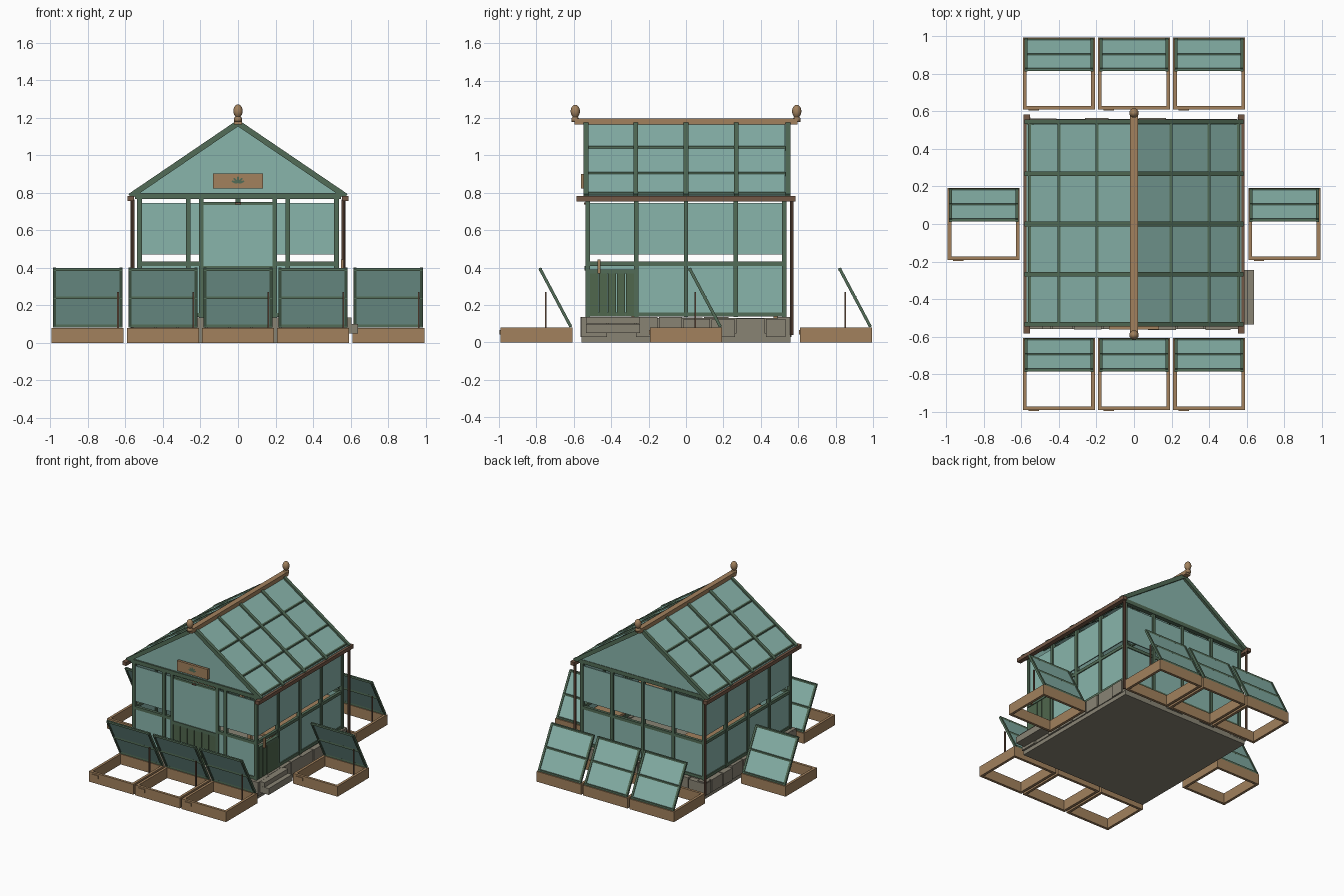
import bpy, bmesh, math, random
from mathutils import Vector

random.seed(4)
if "Cube" in bpy.data.objects:
    bpy.data.objects.remove(bpy.data.objects["Cube"], do_unlink=True)


def material(name, rgb):
    m = bpy.data.materials.new(name)
    m.use_nodes = True
    m.diffuse_color = (*rgb, 1)
    bsdf = next(n for n in m.node_tree.nodes if n.type == 'BSDF_PRINCIPLED')
    bsdf.inputs["Base Color"].default_value = (*rgb, 1)
    return m


GLASS = material("pale teal glass", (0.25, 0.46, 0.41))
GREEN = material("painted green frame", (0.085, 0.15, 0.095))
PLANK = material("green planks", (0.08, 0.135, 0.075))
WOOD = material("warm wood", (0.36, 0.22, 0.11))
BROWN = material("dark brown wood", (0.17, 0.095, 0.06))
STONE = material("grey stone", (0.25, 0.23, 0.175))


def finish(name, bm, mat, smooth=False):
    bmesh.ops.recalc_face_normals(bm, faces=bm.faces)
    me = bpy.data.meshes.new(name)
    bm.to_mesh(me)
    bm.free()
    me.materials.append(mat)
    if smooth:
        me.shade_smooth()
    ob = bpy.data.objects.new(name, me)
    bpy.context.collection.objects.link(ob)
    return ob


def box(name, loc, size, mat):
    bm = bmesh.new()
    bmesh.ops.create_cube(bm, size=1)
    bmesh.ops.scale(bm, vec=size, verts=bm.verts)
    ob = finish(name, bm, mat)
    ob.location = loc
    return ob


def beam(name, p, q, width, depth, mat):
    """Box between two points; depth is measured in the upright direction."""
    p, q = Vector(p), Vector(q)
    ob = box(name, (p + q) / 2, (width, depth, (q - p).length), mat)
    ob.rotation_euler = (q - p).to_track_quat('Z', 'Y').to_euler()
    return ob


def lathe(name, profile, loc, mat, sides=16):
    bm = bmesh.new()
    verts = [bm.verts.new((r, 0, z)) for r, z in profile]
    edges = [bm.edges.new(pair) for pair in zip(verts, verts[1:])]
    bmesh.ops.spin(bm, geom=verts + edges, axis=(0, 0, 1), cent=(0, 0, 0),
                   angle=math.tau, steps=sides)
    bmesh.ops.remove_doubles(bm, verts=bm.verts, dist=0.0001)
    ob = finish(name, bm, mat, True)
    ob.location = loc
    return ob


WALL = 0.525


def on_wall(side, name, u0, u1, z0, z1, thick, mat, out=0.0):
    """Box on one of the four walls, spanning u0..u1 along it."""
    u, z, d = (u0 + u1) / 2, (z0 + z1) / 2, WALL + out
    w, h = u1 - u0, z1 - z0
    if side in ("front", "back"):
        s = -1 if side == "front" else 1
        return box(f"{side}_{name}", (u, s * d, z), (w, thick, h), mat)
    s = -1 if side == "left" else 1
    return box(f"{side}_{name}", (s * d, u, z), (thick, w, h), mat)


def planks(side, u0, u1, z0, z1, count, out):
    step = (u1 - u0) / count
    for i in range(count):
        on_wall(side, "door_plank", u0 + i * step + 0.002, u0 + (i + 1) * step - 0.002,
                z0, z1, 0.016, PLANK, out)


# Stone base: slab and a ring of uneven blocks
box("floor_slab", (0, 0, 0.025), (1.1, 1.12, 0.05), STONE)
box("floor_core", (0, 0, 0.085), (1.04, 1.04, 0.09), STONE)
for side in ("front", "back", "left", "right"):
    u = -0.56
    while u < 0.5:
        w = min(random.uniform(0.11, 0.16), 0.56 - u)
        on_wall(side, "base_stone", u, u + w - 0.008, 0.03, random.uniform(0.122, 0.138),
                0.07, STONE, random.uniform(-0.004, 0.006))
        u += w

# Entrance steps beside the side door
box("lower_step", (0.6, -0.39, 0.075), (0.08, 0.29, 0.05), STONE)
box("upper_step", (0.57, -0.39, 0.118), (0.07, 0.29, 0.035), STONE)

# Walls: posts, rails and two tiers of panes
POSTS = [-WALL, -0.265, 0, 0.265, WALL]
DOOR = 0.195
layouts = {"front": [-WALL, -0.265, -DOOR, DOOR, 0.265, WALL],
           "back": POSTS, "left": POSTS, "right": POSTS}
for side, posts in layouts.items():
    for u in posts:
        on_wall(side, "post", u - 0.012, u + 0.012, 0.135, 0.78, 0.026, GREEN)
    for a, b in zip(posts, posts[1:]):
        front_door = side == "front" and b - a > 0.3
        side_door = side == "right" and a == -WALL
        a, b = a + 0.011, b - 0.011
        if front_door:
            on_wall(side, "door_glass", a, b, 0.4, 0.735, 0.008, GLASS, 0.006)
            on_wall(side, "door_lintel", a, b, 0.735, 0.75, 0.022, GREEN)
            planks(side, a, b, 0.14, 0.39, 6, 0.004)
            on_wall(side, "door_rail", a, b, 0.385, 0.41, 0.026, GREEN, 0.004)
            continue
        on_wall(side, "upper_pane", a, b, 0.47, 0.745, 0.008, GLASS)
        on_wall(side, "middle_rail", a, b, 0.41, 0.433, 0.022, GREEN)
        on_wall(side, "sill", a, b, 0.138, 0.16, 0.022, GREEN)
        if side_door:
            planks(side, a, b, 0.14, 0.375, 5, 0.008)
            on_wall(side, "door_rail", a, b, 0.37, 0.39, 0.026, GREEN, 0.008)
        else:
            on_wall(side, "lower_pane", a, b, 0.16, 0.41, 0.008, GLASS)
    if side in ("front", "back"):
        on_wall(side, "tie_beam", -0.55, 0.55, 0.768, 0.798, 0.034, GREEN)
on_wall("right", "door_handle", -0.472, -0.458, 0.37, 0.445, 0.014, WOOD, 0.03)
on_wall("front", "door_catch", -0.015, 0.015, 0.738, 0.748, 0.01, BROWN, 0.016)

# Potting benches inside
for s in (-1, 1):
    box("bench_top", (s * 0.39, 0.1, 0.37), (0.22, 0.8, 0.02), WOOD)
    for y in (-0.28, 0.48):
        box("bench_leg", (s * 0.3, y, 0.245), (0.025, 0.025, 0.23), WOOD)

# Roof slopes: rafters, purlins, glass, gutters
EAVE, LOW, HIGH = 0.57, 0.785, 1.172


def slope(s, t, y):
    return (s * EAVE * (1 - t), y, LOW + (HIGH - LOW) * t)


for s in (-1, 1):
    beam("roof_glass", slope(s, 0, 0), slope(s, 1, 0), 1.06, 0.008, GLASS)
    for y in (-0.535, -0.268, 0, 0.268, 0.545):
        beam("rafter", slope(s, -0.01, y), slope(s, 1, y), 0.025, 0.03, GREEN)
    for t in (0.02, 0.3, 0.655):
        beam("purlin", slope(s, t, -0.54), slope(s, t, 0.55), 0.016, 0.022, GREEN)
    box("gutter", (s * 0.572, 0, 0.769), (0.034, 1.17, 0.028), BROWN)
    # Rear downpipes
    lathe("downpipe", [(0, 0.04), (0.01, 0.04), (0.01, 0.765), (0, 0.765)],
          (s * 0.562, 0.565, 0), BROWN, 8).data.shade_flat()

# Gable glass at both ends
for y in (-0.53, 0.53):
    bm = bmesh.new()
    tri = bm.faces.new([bm.verts.new(v) for v in
                        ((-0.545, y, 0.79), (0.545, y, 0.79), (0, y, 1.16))])
    ext = bmesh.ops.extrude_face_region(bm, geom=[tri])
    bmesh.ops.translate(bm, vec=(0, 0.008, 0),
                        verts=[g for g in ext["geom"] if isinstance(g, bmesh.types.BMVert)])
    finish("gable_glass", bm, GLASS)

# Ridge beam and egg finials
box("ridge_beam", (0, 0, 1.181), (0.042, 1.19, 0.032), WOOD)
egg = [(0.025 * math.sin(a), 1.236 - 0.035 * math.cos(a))
       for a in [math.pi * i / 10 for i in range(2, 11)]]
for y in (-0.592, 0.592):
    lathe("finial", [(0, 1.18), (0.021, 1.18), (0.021, 1.2), (0.013, 1.205)] + egg,
          (0, y, 0), WOOD)

# Gable plaque with a carved sprig of leaves
box("plaque", (0, -0.552, 0.862), (0.264, 0.02, 0.08), WOOD)
for angle in (-70, -38, 0, 38, 70):
    bm = bmesh.new()
    bmesh.ops.create_circle(bm, cap_ends=True, segments=8, radius=1)
    bmesh.ops.scale(bm, vec=(0.006, 0.018, 1), verts=bm.verts)
    bmesh.ops.translate(bm, vec=(0, 0.02, 0), verts=bm.verts)
    leaf = finish("plaque_leaf", bm, GREEN)
    leaf.rotation_euler = (math.pi / 2, math.radians(angle), 0)
    leaf.location = (0, -0.5635, 0.85)


# Cold frames: wooden box, hinged lid, prop stick
def cold_frame(cx, cy):
    half, t, h = 0.192, 0.02, 0.08
    for s in (-1, 1):
        box("cold_frame_side", (cx + s * (half - t / 2), cy, h / 2), (t, 2 * half, h), WOOD)
        box("cold_frame_end", (cx, cy + s * (half - t / 2), h / 2),
            (2 * half - 2 * t, t, h), WOOD)
    box("cold_frame_latch", (cx - 0.135, cy - half - 0.003, 0.055), (0.055, 0.006, 0.025), WOOD)
    foot, tip = Vector((cx, cy + 0.184, 0.084)), Vector((cx, cy + 0.018, 0.397))
    beam("lid_glass", foot, tip, 0.36, 0.006, GLASS)
    for s in (-1, 1):
        side = Vector((s * 0.177, 0, 0))
        beam("lid_stile", foot + side, tip + side, 0.016, 0.016, GREEN)
    for k in (0.02, 0.5, 0.98):
        mid = foot.lerp(tip, k)
        across = Vector((0.183, 0, 0))
        beam("lid_rail", mid - across, mid + across, 0.015, 0.015, GREEN)
    box("lid_prop", (cx + 0.162, cy + 0.05, 0.165), (0.009, 0.009, 0.21), BROWN)


for x in (-0.4, 0, 0.4):
    for y in (-0.8, 0.802):
        cold_frame(x, y)
for x in (-0.802, 0.802):
    cold_frame(x, 0)
